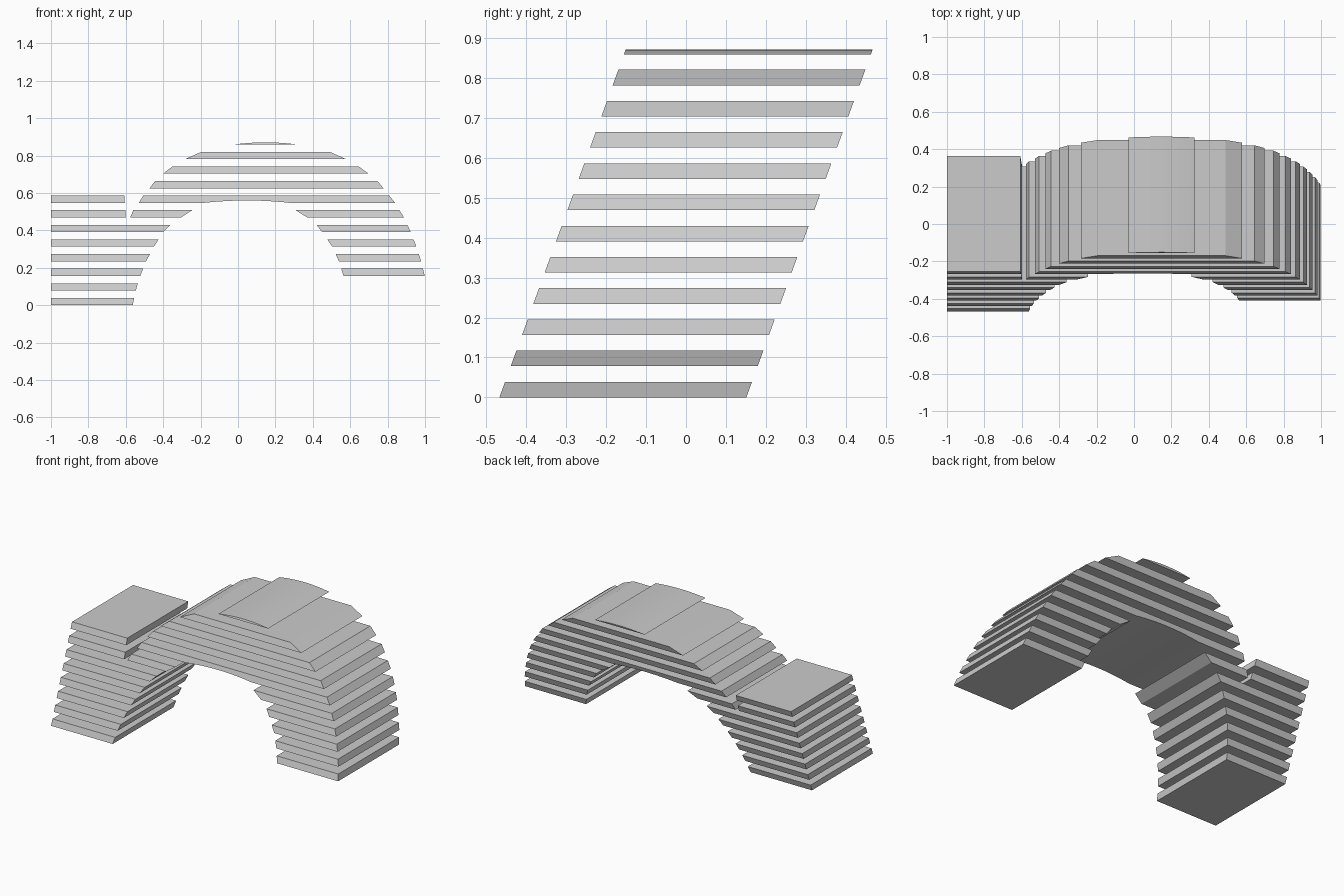
import bpy

cube = bpy.data.objects.get("Cube")
if cube:
    bpy.data.objects.remove(cube, do_unlink=True)

PITCH, THICK = 0.0781, 0.039      # layer spacing and slab thickness
FRONT, DEPTH, LEAN = -0.467, 0.618, 0.363

grey = bpy.data.materials.new("light grey")
grey.use_nodes = True
grey.diffuse_color = (0.6, 0.6, 0.6, 1)
grey.node_tree.nodes["Principled BSDF"].inputs["Base Color"].default_value = (0.6, 0.6, 0.6, 1)

# Profile curves of the arch, as (z, x)
OUTER_LEFT = [(0.46, -0.58), (0.508, -0.56), (0.547, -0.53), (0.586, -0.507), (0.625, -0.473),
              (0.664, -0.443), (0.703, -0.40), (0.742, -0.35), (0.781, -0.283), (0.82, -0.195)]
OUTER_RIGHT = [(0.156, 0.998), (0.234, 0.98), (0.312, 0.954), (0.39, 0.924), (0.469, 0.887),
               (0.547, 0.84), (0.625, 0.778), (0.664, 0.745), (0.703, 0.698), (0.742, 0.645),
               (0.781, 0.578), (0.82, 0.49)]
INNER_LEFT = [(0.0, -0.563), (0.078, -0.547), (0.156, -0.523), (0.234, -0.492), (0.312, -0.45),
              (0.39, -0.40), (0.43, -0.36), (0.469, -0.305), (0.508, -0.245)]
INNER_RIGHT = [(0.156, 0.564), (0.234, 0.54), (0.312, 0.505), (0.39, 0.45), (0.43, 0.42),
               (0.469, 0.37), (0.508, 0.308)]
PILLAR_LEFT = [(0, -1.0), (1, -1.0)]
PILLAR_RIGHT = [(0.469, -0.60), (0.586, -0.608)]


def at(curve, z):
    """x of a profile curve at height z"""
    z = min(max(z, curve[0][0]), curve[-1][0])
    for (za, xa), (zb, xb) in zip(curve, curve[1:]):
        if z <= zb:
            return xa + (xb - xa) * (z - za) / (zb - za)


def bow(x0, x1, z, rise, n=12):
    """shallow curve from x0 to x1"""
    return [(x0 + (x1 - x0) * i / n, z + rise * (1 - (2 * i / n - 1) ** 2)) for i in range(n + 1)]


def slab(name, outline):
    """leaning prism from a front outline of (x, z) points"""
    n = len(outline)
    verts = [(x, FRONT + LEAN * z + d, z) for d in (0, DEPTH) for x, z in outline]
    faces = [list(range(n)), list(range(2 * n - 1, n - 1, -1))]
    faces += [(i, i + n, (i + 1) % n + n, (i + 1) % n) for i in range(n)]
    mesh = bpy.data.meshes.new(name)
    mesh.from_pydata(verts, [], faces)
    mesh.materials.append(grey)
    mesh.update()
    bpy.context.collection.objects.link(bpy.data.objects.new(name, mesh))


def layer(name, k, left, right, underside=None):
    z0, z1 = k * PITCH, k * PITCH + THICK
    bottom = [(at(left, z0), z0)] + (underside or []) + [(at(right, z0), z0)]
    slab(f"{name}_{k}", bottom + [(at(right, z1), z1), (at(left, z1), z1)])


# Left pillar, flowing into the arch for its lower layers
for k in range(6):
    layer("left_pillar", k, PILLAR_LEFT, INNER_LEFT)
for k in (6, 7):
    layer("pillar_top", k, PILLAR_LEFT, PILLAR_RIGHT)

# Arch shoulder and right leg
layer("arch_shoulder", 6, OUTER_LEFT, INNER_LEFT)
for k in range(2, 7):
    layer("right_leg", k, INNER_RIGHT, OUTER_RIGHT)

# Arch crown, with the hollow bowed into its lowest layer
layer("arch_crown", 7, OUTER_LEFT, OUTER_RIGHT, bow(-0.185, 0.28, 7 * PITCH, 0.013))
for k in range(8, 11):
    layer("arch_crown", k, OUTER_LEFT, OUTER_RIGHT)
slab("arch_cap", bow(-0.03, 0.323, 11 * PITCH - 0.001, 0.0125)[::-1])
